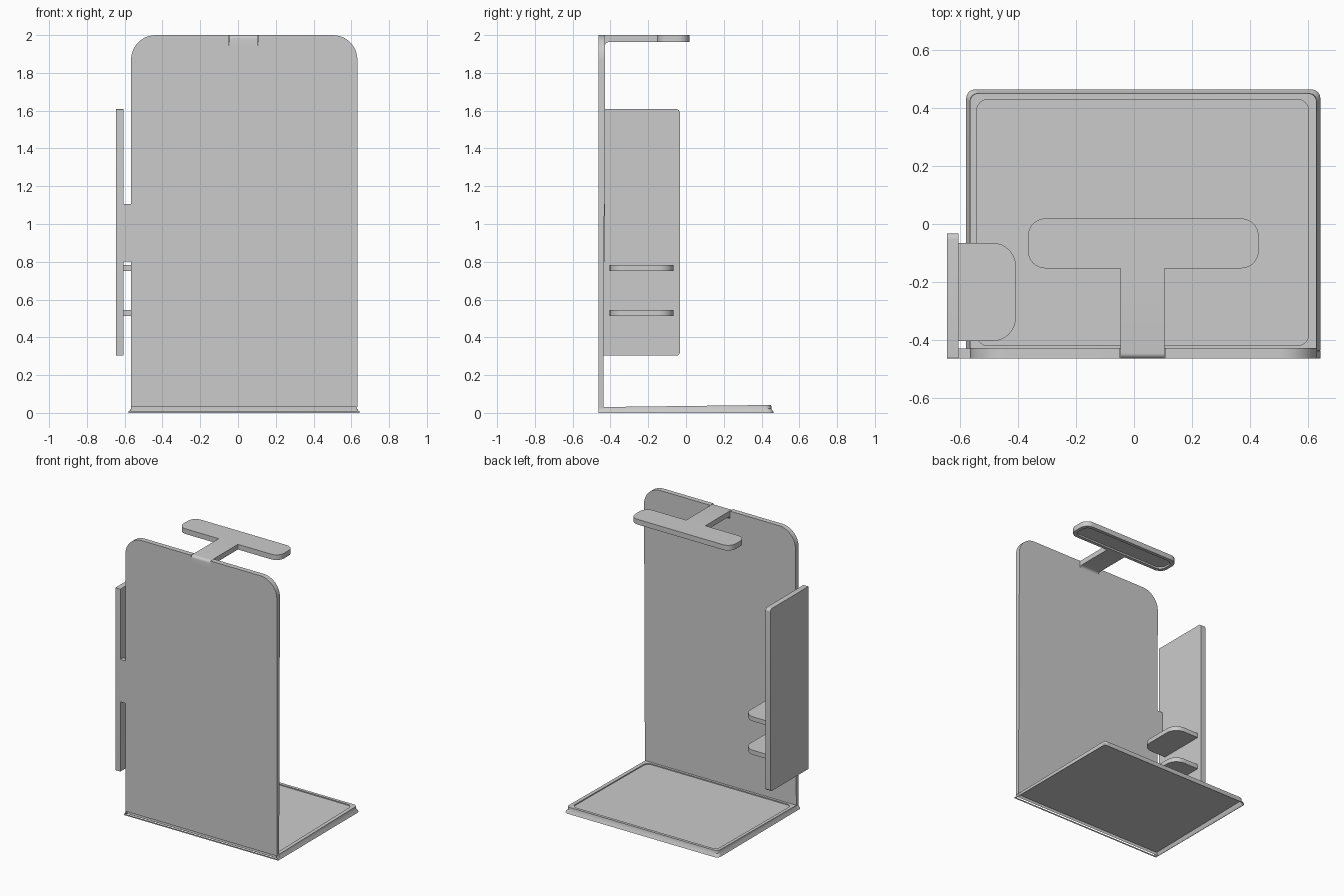
import bpy, bmesh, math

if "Cube" in bpy.data.objects:
    bpy.data.objects.remove(bpy.data.objects["Cube"])


def rounded(a0, a1, b0, b1, radii, seg=8):
    """Rounded rectangle outline; radii order: low-low, high-low, high-high, low-high."""
    corners = [(a0, b0, 1, 1, 180), (a1, b0, -1, 1, 270), (a1, b1, -1, -1, 0), (a0, b1, 1, -1, 90)]
    pts = []
    for (a, b, sa, sb, start), r in zip(corners, radii):
        for i in range(seg + 1):
            t = math.radians(start + 90 * i / seg)
            pts.append((a + sa * r + r * math.cos(t), b + sb * r + r * math.sin(t)))
    return pts


def loft(name, rings):
    """Solid skinned through rings of equal point count, capped at both ends."""
    bm = bmesh.new()
    rows = [[bm.verts.new(p) for p in ring] for ring in rings]
    n = len(rows[0])
    for lo, hi in zip(rows, rows[1:]):
        for i in range(n):
            j = (i + 1) % n
            bm.faces.new((lo[i], lo[j], hi[j], hi[i]))
    bm.faces.new(rows[0][::-1])
    bm.faces.new(rows[-1])
    bmesh.ops.recalc_face_normals(bm, faces=bm.faces)
    mesh = bpy.data.meshes.new(name)
    bm.to_mesh(mesh)
    bm.free()
    ob = bpy.data.objects.new(name, mesh)
    bpy.context.collection.objects.link(ob)
    bpy.ops.object.select_all(action='DESELECT')
    ob.select_set(True)
    bpy.context.view_layer.objects.active = ob
    bpy.ops.object.shade_smooth_by_angle(angle=math.radians(30))
    return ob


def extrude(name, outline, axis, lo, hi):
    """Extrude a 2D outline along x, y or z."""
    def place(p, d):
        return {'x': (d, *p), 'y': (p[0], d, p[1]), 'z': (*p, d)}[axis]
    return loft(name, [[place(p, d) for p in outline] for d in (lo, hi)])


def box(name, x, y, z):
    return extrude(name, [(x[0], y[0]), (x[1], y[0]), (x[1], y[1]), (x[0], y[1])], 'z', *z)


FRONT, INNER = -0.464, -0.438

# Upright panel: rounded upper corners, notch for the arm, slightly thicker towards the top
outline = rounded(-0.566, 0.632, 0.03, 2.0, (0.002, 0.002, 0.13, 0.13), 12)
notch = [(0.108, 2.0), (0.108, 1.945), (-0.048, 1.945), (-0.048, 2.0)]
half = 13 * 3
outline = outline[:half] + notch + outline[half:]
loft("upright_panel", [[(x, FRONT, z) for x, z in outline],
                       [(x, INNER + 0.005 * z, z) for x, z in outline]])

# Arm with a tight front edge on top and a soft fillet below
arc = [(-0.446 - 0.018 * math.cos(t), 1.982 + 0.018 * math.sin(t))
       for t in (math.pi / 2 * i / 6 for i in range(7))]
under = [(-0.409 - 0.02 * math.cos(t), 1.943 + 0.02 * math.sin(t))
         for t in (math.pi / 2 * i / 5 for i in range(5, -1, -1))]
extrude("top_arm", [(FRONT, 1.943)] + arc + [(-0.15, 2.0), (-0.15, 1.963)] + under, 'x', -0.046, 0.106)


# Top bar with a shallow recess underneath
def bar_ring(inset, z):
    r = 0.06 - inset * 0.6
    return [(*p, z) for p in rounded(-0.366 + inset, 0.43 - inset, -0.153 + inset, 0.019 - inset, [r] * 4)]

loft("top_bar", [bar_ring(0.024, 1.975), bar_ring(0.024, 1.963), bar_ring(0, 1.963), bar_ring(0, 2.0)])


# Base tray: thin flared skirt open below, gently rising rim and recessed floor
def base_ring(grow, z, rise=True, r=0.03):
    pts = rounded(-0.566 - grow, 0.63 + grow, INNER, 0.451 + grow, (0.002, 0.002, r, r))
    return [(x, y, z + (0.011 * (y - INNER) / 0.89 if rise else 0)) for x, y in pts]

def floor_ring(z):
    return [(x, y, z + 0.011 * (y - INNER) / 0.89)
            for x, y in rounded(-0.543, 0.603, -0.42, 0.43, [0.04] * 4)]

loft("base_tray", [base_ring(-0.003, 0.021), base_ring(-0.002, 0.02, False), base_ring(0.01, 0, False),
                   base_ring(0.013, 0, False), base_ring(0.011, 0.006, False), base_ring(0.001, 0.022, False),
                   base_ring(0, 0.031), floor_ring(0.031), floor_ring(0.024)])

# Front lip of the base and its two corner returns, leaving a slot under the panel
box("base_front_lip", (-0.579, 0.643), (FRONT, -0.461), (0, 0.009))
for side, lo, hi, out in (("left", -0.566, -0.563, -0.579), ("right", 0.63, 0.627, 0.643)):
    profile = [((out + hi - lo), 0), (out, 0), (lo, 0.022), (lo, 0.03), (hi, 0.03), (hi, 0.022)]
    extrude("base_corner_" + side, profile, 'y', FRONT, INNER)

# Side panel, its link to the upright panel, and two small shelves
extrude("side_panel", rounded(FRONT, -0.032, 0.303, 1.608, (0.002, 0.02, 0.02, 0.002)), 'x', -0.645, -0.606)
box("side_link", (-0.608, -0.566), (FRONT, -0.43), (0.802, 1.105))
for level, z in (("lower", 0.513), ("upper", 0.752)):
    extrude("shelf_" + level, rounded(-0.609, -0.408, -0.404, -0.065, (0.002, 0.08, 0.08, 0.002)), 'z', z, z + 0.032)
